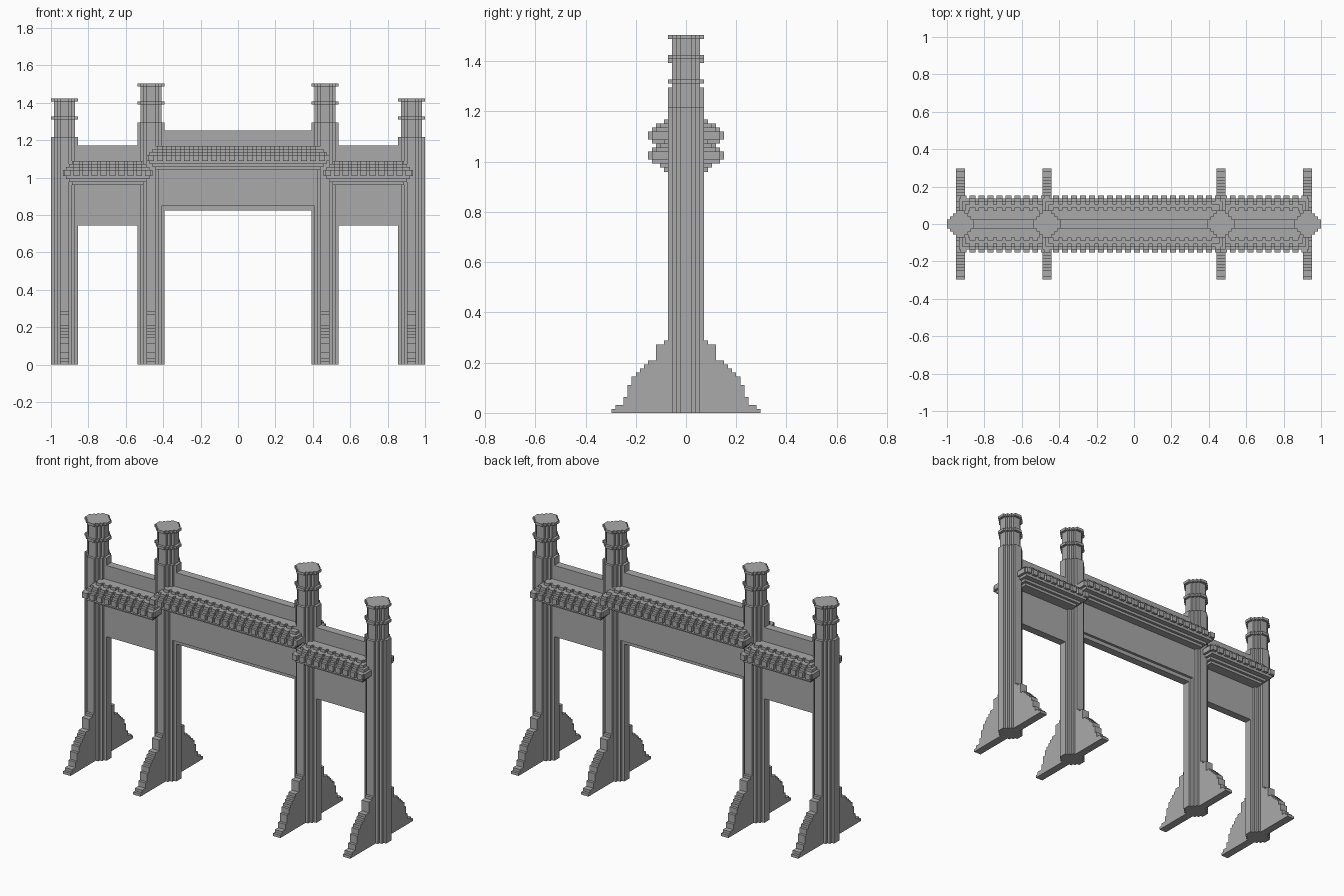
import bpy, bmesh
from mathutils import Vector

U = 0.016  # size of one building block

if "Cube" in bpy.data.objects:
    bpy.data.objects.remove(bpy.data.objects["Cube"])

stone = bpy.data.materials.new("grey stone")
stone.use_nodes = True
grey = (0.4, 0.4, 0.4, 1)
stone.diffuse_color = grey
stone.node_tree.nodes["Principled BSDF"].inputs["Base Color"].default_value = grey


def finish(name, bm):
    bmesh.ops.scale(bm, vec=(U, U, U), verts=bm.verts)
    bmesh.ops.recalc_face_normals(bm, faces=bm.faces)
    mesh = bpy.data.meshes.new(name)
    bm.to_mesh(mesh)
    bm.free()
    mesh.materials.append(stone)
    obj = bpy.data.objects.new(name, mesh)
    bpy.context.collection.objects.link(obj)
    return obj


def prism(bm, points, direction):
    """Closed outline pushed along a direction."""
    face = bm.faces.new([bm.verts.new(p) for p in points])
    new = bmesh.ops.extrude_face_region(bm, geom=[face], use_keep_orig=True)["geom"]
    verts = [g for g in new if isinstance(g, bmesh.types.BMVert)]
    bmesh.ops.translate(bm, vec=Vector(direction), verts=verts)


def box(bm, x0, x1, y0, y1, z0, z1):
    prism(bm, [(x0, y0, z0), (x1, y0, z0), (x1, y1, z0), (x0, y1, z0)], (0, 0, z1 - z0))


def stepped_octagon(radius):
    quarter, x, y = [], radius + 0.5, 1.5
    while x > 1.5:
        quarter += [(x, y), (x - 1, y)]
        x, y = x - 1, y + 1
    quarter.append((x, y))
    outline = []
    for _ in range(4):
        outline += quarter
        quarter = [(-b, a) for a, b in quarter]
    return outline


def pillar(name, cx, top):
    bm = bmesh.new()
    # shaft, neck, ring, neck, cap
    levels = [0, top - 13, top - 7, top - 6, top - 1, top]
    for radius, z0, z1 in zip((4, 3, 4, 3, 4), levels, levels[1:]):
        prism(bm, [(cx + x, y, z0) for x, y in stepped_octagon(radius)], (0, 0, z1 - z0))
    finish(name, bm)


# Buttress steps: top height and half depth
STEPS = [(1, 18.5), (2, 17.5), (4, 15.5), (7, 14.5), (9, 13.5), (10, 12.5), (11, 11.5),
         (12, 10.5), (13, 9.5), (17, 7.5), (18, 5.5)]


def buttress(name, cx):
    side, z = [], 0
    for top, half in STEPS:
        side += [(half, z), (half, top)]
        z = top
    outline = side + [(-y, z) for y, z in reversed(side)]
    bm = bmesh.new()
    prism(bm, [(cx - 1.5, y, z) for y, z in outline], (3, 0, 0))
    finish(name, bm)


# Roof layers from the bottom: solid half depth, end inset, has tile ends
LAYERS = [(5.5, 3, False), (6.5, 2, False), (8.5, 1, False), (8.5, 0, True),
          (8.5, 0, True), (7.5, 1, True), (6.5, 2, True), (4.5, 3, True)]


def roof(name, x0, x1, base):
    bm = bmesh.new()
    for i, (half, inset, tiled) in enumerate(LAYERS):
        a, b, z = x0 + inset, x1 - inset, base + i
        box(bm, a, b, -half, half, z, z + 1)
        if not tiled:
            continue
        # tile ends stand one block out from each course
        x = x0 + 0.5
        while x + 2 <= x1:
            if x >= a and x + 2 <= b:
                for s in (-1, 1):
                    y0, y1 = sorted((s * half, s * (half + 1)))
                    box(bm, x, x + 2, y0, y1, z, z + 1)
            x += 3
    finish(name, bm)


def wall(name, x0, x1, bottom, top):
    bm = bmesh.new()
    box(bm, x0, x1, -1.5, 1.5, bottom, top)
    return finish(name, bm)


# Pillars and their buttresses
for side, s in (("left", 1), ("right", -1)):
    for place, cx, top in (("outer", 58, 89), ("inner", 29, 94)):
        pillar(f"{side}_{place}_pillar", s * cx, top)
        buttress(f"{side}_{place}_buttress", s * cx)

# Side bays
for side, s in (("left", 1), ("right", -1)):
    a, b = sorted((s * 32, s * 55))
    wall(f"{side}_wall", a, b, 46.5, 73.2)
    a, b = sorted((s * 28.5, s * 58.5))
    roof(f"{side}_roof", a, b, 60)

# Middle bay with its raised panel
wall("middle_wall", -26, 26, 51.5, 78.2)
panel = bmesh.new()
box(panel, -26, 26, -2.5, 2.5, 53, 66)
finish("middle_panel", panel)
roof("middle_roof", -30.5, 30.5, 65)
